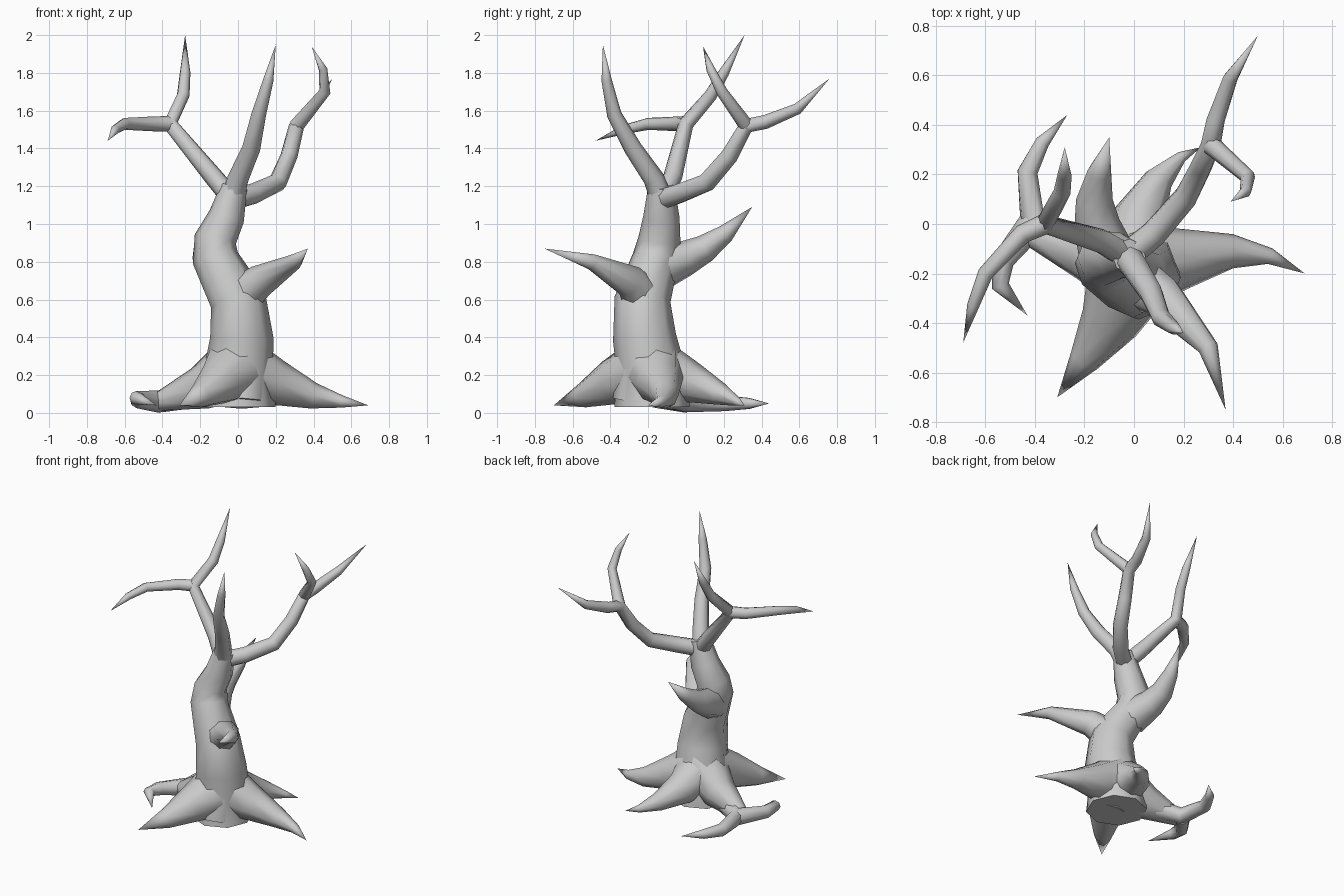
import bpy, bmesh, math
from mathutils import Vector

cube = bpy.data.objects.get("Cube")
if cube:
    bpy.data.objects.remove(cube, do_unlink=True)

# One bark colour for the whole tree
grey = (.6, .6, .6, 1)
bark = bpy.data.materials.new("grey_bark")
bark.use_nodes = True
bark.diffuse_color = grey
bark.node_tree.nodes["Principled BSDF"].inputs["Base Color"].default_value = grey

SIDES = 8


def ring_around(bm, centre, along, side, radius):
    """Vertices of one cross-section; a zero radius gives a single point."""
    if radius == 0:
        return [bm.verts.new(centre)] * SIDES
    up = along.cross(side)
    angles = [math.tau * k / SIDES for k in range(SIDES)]
    return [bm.verts.new(centre + radius * (side * math.cos(a) + up * math.sin(a)))
            for a in angles]


def limb(name, points, base, tip=0, power=1):
    """Tube along the points, tapering from base to tip radius by distance travelled."""
    path = [Vector(point) for point in points]
    steps = [(b - a) for a, b in zip(path, path[1:])]
    total = sum(step.length for step in steps)
    bm = bmesh.new()
    rings = []
    side = steps[0].orthogonal()
    travelled = 0
    for i, centre in enumerate(path):
        arriving = steps[max(i - 1, 0)].normalized()
        leaving = steps[min(i, len(steps) - 1)].normalized()
        along = (arriving + leaving).normalized()
        side = (side - along * side.dot(along)).normalized()
        remaining = max(1 - travelled / total, 0) if i < len(steps) else 0
        radius = tip + (base - tip) * remaining ** power
        rings.append(ring_around(bm, centre, along, side, radius))
        travelled += leaving.length * steps[min(i, len(steps) - 1)].length

    # Skin the rings and close the ends
    for low, high in zip(rings, rings[1:]):
        for k in range(SIDES):
            n = (k + 1) % SIDES
            corners = [low[k], low[n], high[n], high[k]]
            bm.faces.new(list(dict.fromkeys(corners)))
    bm.faces.new(rings[0])
    if tip:
        bm.faces.new(rings[-1])
    bmesh.ops.recalc_face_normals(bm, faces=bm.faces)

    mesh = bpy.data.meshes.new(name)
    bm.to_mesh(mesh)
    bm.free()
    mesh.materials.append(bark)
    obj = bpy.data.objects.new(name, mesh)
    bpy.context.collection.objects.link(obj)
    bpy.ops.object.select_all(action="DESELECT")
    obj.select_set(True)
    bpy.context.view_layer.objects.active = obj
    bpy.ops.object.shade_smooth_by_angle(angle=math.radians(60))
    return path


# Trunk, bowing to its right before it straightens at the crown
limb("trunk", [(0, -.18, .03), (0, -.18, .2), (.02, -.22, .4), (0, -.23, .6),
               (-.12, -.16, .82), (-.12, -.14, .92), (-.06, -.13, 1.04),
               (-.02, -.13, 1.2)], base=.2, tip=.07, power=.8)

# Crown: one plain branch and two forked ones growing from the same point
crown = (-.03, -.13, 1.13)
limb("front_upper_branch", [crown, (0, -.17, 1.24), (.07, -.28, 1.4), (.11, -.38, 1.58),
                            (.16, -.42, 1.76), (.2, -.44, 1.95)], base=.06, power=.5)

right_branch = limb("right_branch", [crown, (-.13, -.07, 1.25), (-.36, 0, 1.53),
                                     (-.29, .13, 1.68), (-.28, .2, 1.8), (-.28, .31, 2)],
                    base=.054, power=.4)
limb("right_branch_fork", [right_branch[2], (-.45, -.04, 1.53), (-.6, -.2, 1.53),
                           (-.65, -.33, 1.5), (-.69, -.48, 1.44)], base=.042, power=.4)

left_branch = limb("left_branch", [crown, (.08, -.04, 1.16), (.21, .11, 1.22), (.27, .23, 1.36),
                                   (.31, .32, 1.52), (.33, .42, 1.54), (.39, .59, 1.61),
                                   (.5, .76, 1.77)], base=.057, power=.4)
limb("left_branch_fork", [left_branch[4], (.46, .19, 1.7), (.45, .13, 1.82),
                          (.39, .09, 1.94)], base=.04, power=.4)

# Lower branches
limb("front_lower_branch", [(.02, -.24, .62), (.12, -.3, .7), (.3, -.5, .8),
                            (.37, -.75, .87)], base=.11)
limb("back_branch", [(-.1, -.15, .76), (-.15, 0, .82), (-.16, .1, .87), (-.14, .21, .95),
                     (-.1, .35, 1.09)], base=.12, power=.8)

# Roots spreading from the heart of the trunk
heart = (0, -.18, .24)
limb("left_root", [heart, (.2, -.14, .16), (.4, -.11, .09), (.55, -.13, .06),
                   (.69, -.2, .04)], base=.18, power=1.1)
limb("front_root", [heart, (-.1, -.4, .16), (-.2, -.55, .09), (-.31, -.7, .04)],
     base=.19, power=.9)
limb("front_flare", [(.02, -.2, .32), (.02, -.26, .05)], base=.15, tip=.13)
limb("back_root", [heart, (.02, .03, .16), (.1, .18, .1), (.19, .27, .06), (.27, .31, .04)],
     base=.17)

# Right root: a buttress over a runner that splits into two toes
limb("right_buttress", [heart, (-.2, -.11, .13), (-.42, -.04, .06)], base=.18, tip=.05)
runner = limb("right_root", [(-.2, -.11, .1), (-.41, 0, .06), (-.43, .21, .05),
                             (-.37, .33, .05), (-.27, .44, .05)], base=.07, power=.5)
limb("right_root_fork", [runner[1], (-.53, -.15, .07), (-.54, -.25, .08),
                         (-.43, -.37, .04)], base=.06, power=.5)
